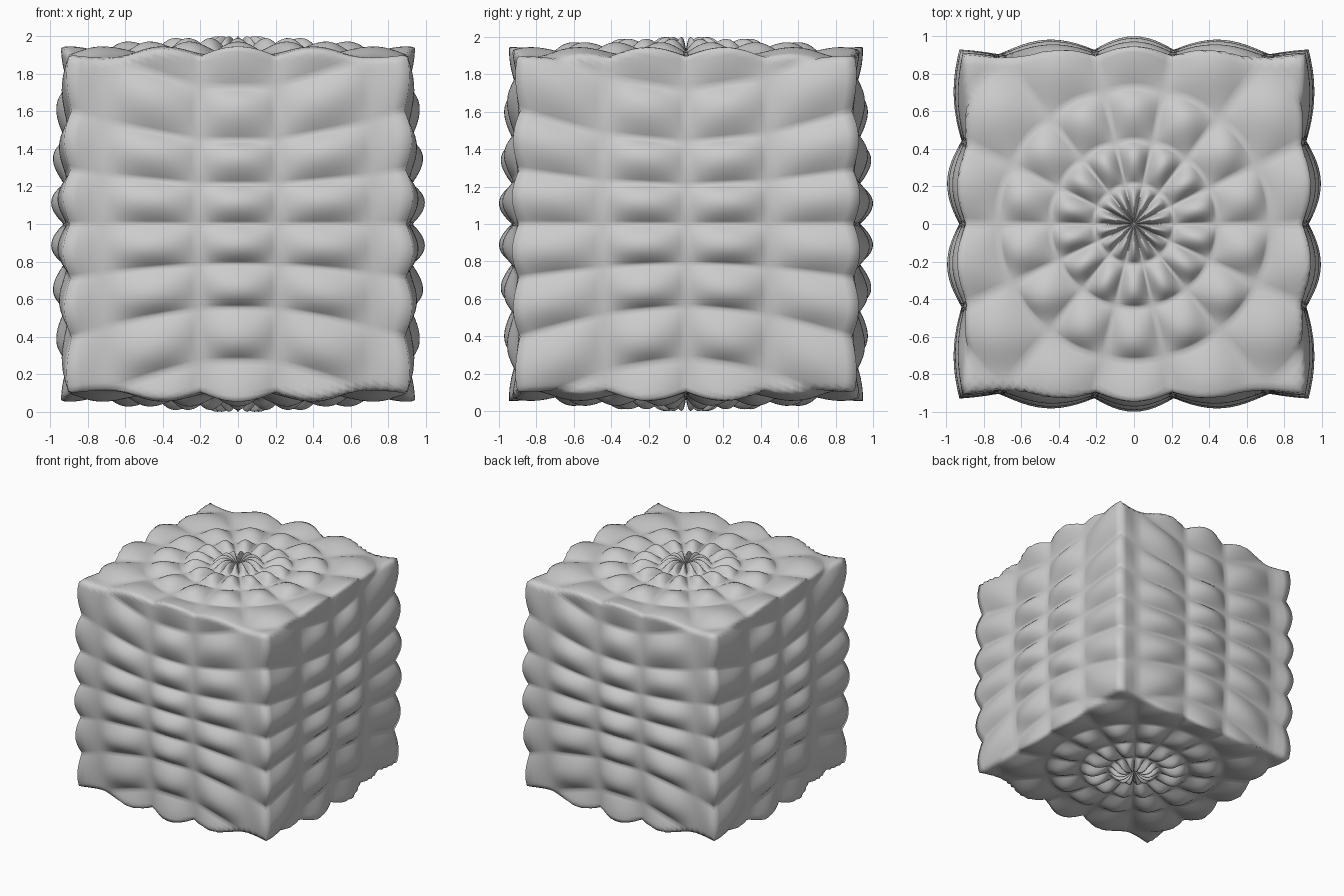
import bpy, bmesh
from math import sin, asin, atan2
from mathutils import Vector

if "Cube" in bpy.data.objects:
    bpy.data.objects.remove(bpy.data.objects["Cube"])

CUBE, BALL, PUFF = 0.81, 0.121, 0.07   # cube share, round share, pillow height
LOBES = 14                             # pillows around, and from pole to pole

# fine latitude/longitude sphere as the base of the quilted block
bm = bmesh.new()
bmesh.ops.create_uvsphere(bm, u_segments=168, v_segments=196, radius=1.0)

# push each point onto a slightly swollen cube and puff it into pillows
for v in bm.verts:
    d = v.co.normalized()
    lon = atan2(d.y, d.x)
    lat = asin(max(-1.0, min(1.0, d.z)))
    puff = abs(sin(LOBES / 2 * lon) * sin(LOBES * lat))
    box = d / max(abs(d.x), abs(d.y), abs(d.z))
    v.co = box * CUBE + d * (BALL + PUFF * puff)

# stand the block on the ground
low = min(v.co.z for v in bm.verts)
bmesh.ops.translate(bm, verts=bm.verts, vec=Vector((0, 0, -low)))
for f in bm.faces:
    f.smooth = True

mesh = bpy.data.meshes.new("quilted_cube")
bm.to_mesh(mesh)
bm.free()
bpy.context.collection.objects.link(bpy.data.objects.new("quilted_cube", mesh))
